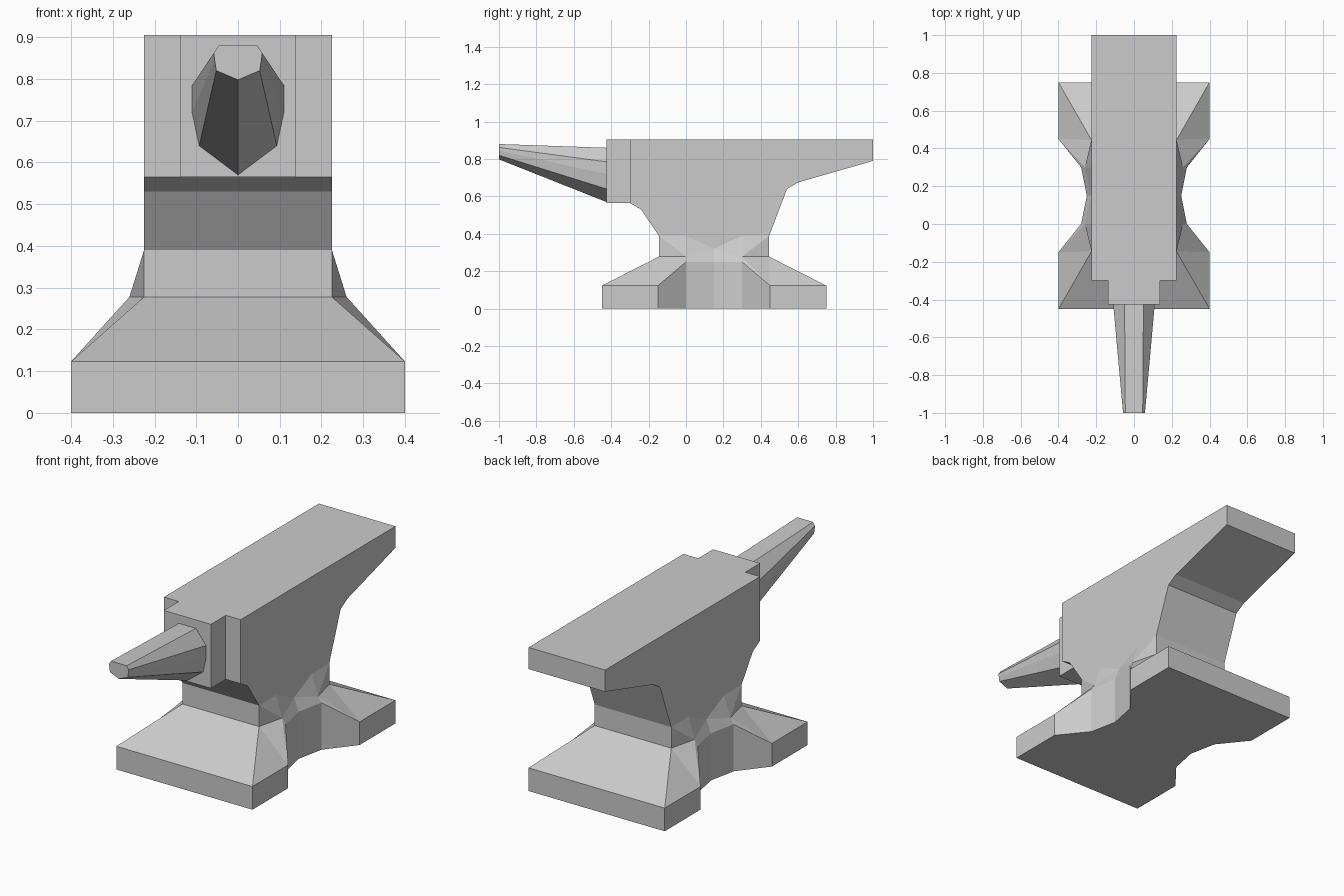
import bpy, bmesh

if "Cube" in bpy.data.objects:
    bpy.data.objects.remove(bpy.data.objects["Cube"])


def finish(name, bm):
    bmesh.ops.remove_doubles(bm, verts=bm.verts, dist=0.0005)
    bmesh.ops.recalc_face_normals(bm, faces=bm.faces)
    me = bpy.data.meshes.new(name)
    bm.to_mesh(me)
    bm.free()
    ob = bpy.data.objects.new(name, me)
    bpy.context.collection.objects.link(ob)
    return ob


def loft(name, ring_a, ring_b, cap_a=True, cap_b=True):
    """Join two matching rings of points with side faces and optional caps."""
    bm = bmesh.new()
    a = [bm.verts.new(p) for p in ring_a]
    b = [bm.verts.new(p) for p in ring_b]
    n = len(a)
    for i in range(n):
        j = (i + 1) % n
        bm.faces.new((a[i], a[j], b[j], b[i]))
    if cap_a:
        bm.faces.new(a)
    if cap_b:
        bm.faces.new(b)
    return finish(name, bm)


# Body: side profile (y, z) extruded across the width
W = 0.225
profile = [(-0.30, 0.905), (1.0, 0.905), (1.0, 0.79), (0.60, 0.675), (0.54, 0.64),
           (0.445, 0.39), (0.445, 0.278), (-0.145, 0.278), (-0.145, 0.39),
           (-0.24, 0.53), (-0.30, 0.565)]
loft("body", [(-W, y, z) for y, z in profile], [(W, y, z) for y, z in profile])

# Narrower step between face and horn, open where it meets the body
rect = [(-0.138, 0.565), (0.138, 0.565), (0.138, 0.905), (-0.138, 0.905)]
loft("step_block", [(x, -0.425, z) for x, z in rect],
     [(x, -0.30, z) for x, z in rect], cap_b=False)


# Horn: faceted section tapering to a blunt tip
def section(half, keel, y):
    right = [(x, y, z) for x, z in half]
    left = [(-x, y, z) for x, z in reversed(half)]
    return right + [(0, y, keel)] + left


root = section([(0.05, 0.86), (0.11, 0.785), (0.11, 0.72), (0.093, 0.64)], 0.57, -0.425)
tip = section([(0.046, 0.88), (0.058, 0.862), (0.056, 0.845), (0.052, 0.82)], 0.798, -1.0)
loft("horn", root, tip, cap_a=False)

# Base: one quarter of the flared foot, mirrored in x and about y = 0.15
P = {
    "A0": (0, 0.6, 0), "B0": (0.4, 0.6, 0), "C0": (0.4, 0.3, 0),
    "D0": (0.28, 0.15, 0), "E0": (0.25, 0, 0), "O": (0, 0, 0),
    "A1": (0, 0.6, 0.123), "B1": (0.4, 0.6, 0.123), "C1": (0.4, 0.3, 0.123),
    "D1": (0.28, 0.15, 0.25), "E1": (0.25, 0, 0.25),
    "A2": (0, 0.295, 0.278), "F": (W, 0.295, 0.278), "D2": (0.26, 0.15, 0.278),
    "G": (W, 0.295, 0.39), "H": (W, 0.15, 0.39), "E2": (W, 0, 0.32),
}
FACES = ["O A0 B0 C0 D0 E0", "A0 B0 B1 A1", "B0 C0 C1 B1", "C0 D0 D1 C1",
         "D0 E0 E1 D1", "A1 B1 F A2", "B1 C1 F", "C1 D2 F", "C1 D1 D2",
         "F D2 G", "G D2 H", "H D2 E2", "D1 E1 E2 D2"]
bm = bmesh.new()
for sx in (1, -1):
    for sy in (1, -1):
        v = {k: bm.verts.new((sx * x, 0.15 + sy * y, z)) for k, (x, y, z) in P.items()}
        for f in FACES:
            bm.faces.new([v[k] for k in f.split()])
finish("base", bm)
